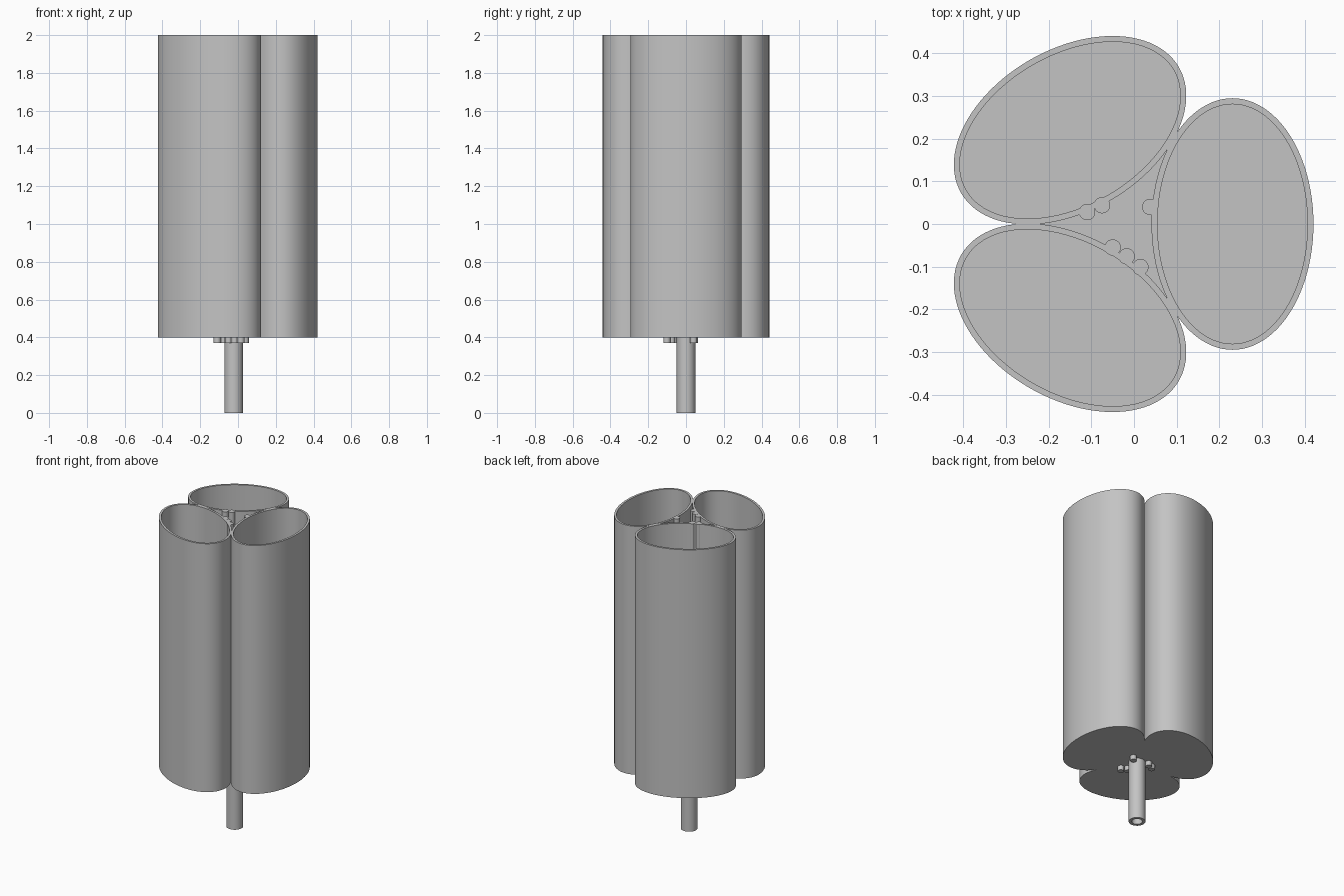
import bpy
from math import cos, sin, pi, radians

cube = bpy.data.objects.get("Cube")
if cube:
    bpy.data.objects.remove(cube, do_unlink=True)

AXIS = -0.023              # x of the central axis shared by the three tubes
RING = 0.254               # distance of each tube from that axis
BASE, FLOOR, TOP = 0.40, 0.42, 2.0

grey = bpy.data.materials.new("plain grey")
grey.use_nodes = True
colour = (0.55, 0.55, 0.55, 1)
grey.diffuse_color = colour
grey.node_tree.nodes["Principled BSDF"].inputs["Base Color"].default_value = colour


def prism(name, x, y, rx, ry, z0, z1, turn=0.0, sides=96):
    """Upright elliptical prism, its own axes turned about z."""
    bpy.ops.mesh.primitive_cylinder_add(
        vertices=sides, radius=1, depth=1,
        location=(x, y, (z0 + z1) / 2), rotation=(0, 0, turn))
    obj = bpy.context.object
    obj.name = name
    obj.scale = (rx, ry, z1 - z0)
    bpy.ops.object.transform_apply(location=True, rotation=True, scale=True)
    obj.data.materials.append(grey)
    return obj


def combine(target, tool, operation):
    """Apply a boolean and throw the tool away."""
    mod = target.modifiers.new("combine", "BOOLEAN")
    mod.operation, mod.solver, mod.object = operation, "EXACT", tool
    tool.hide_render = True
    bpy.context.view_layer.objects.active = target
    bpy.ops.object.modifier_apply(modifier=mod.name)
    bpy.data.objects.remove(tool, do_unlink=True)


def smooth(obj):
    bpy.ops.object.select_all(action="DESELECT")
    obj.select_set(True)
    bpy.context.view_layer.objects.active = obj
    bpy.ops.object.shade_smooth_by_angle(angle=radians(30))


def tube_part(name, angle, rx, ry, z0, z1):
    return prism(name, AXIS + RING * cos(angle), RING * sin(angle),
                 rx, ry, z0, z1, angle)


# Three joined oval tubes around a small triangular floor
angles = [i * 2 * pi / 3 for i in range(3)]
body = tube_part("tube_cluster", angles[0], 0.19, 0.295, BASE, TOP)
for a in angles[1:]:
    combine(body, tube_part("tube", a, 0.19, 0.295, BASE, TOP), "UNION")
combine(body, prism("centre_floor", AXIS, 0, 0.24, 0.24, BASE, FLOOR,
                    pi / 2 + pi / 6 - pi / 2 + pi / 6 - pi / 2, 3), "UNION")
for a in angles:
    combine(body, tube_part("cavity", a, 0.176, 0.281, FLOOR, TOP + 0.1), "DIFFERENCE")
smooth(body)

# Round ribs on the inner walls: one, two and three of them
ribs = [(0.038, 0.04), (-0.11, 0.028), (-0.075, 0.044),
        (-0.05, -0.055), (-0.017, -0.076), (0.015, -0.101)]
for i, (x, y) in enumerate(ribs):
    smooth(prism(f"rib_{i + 1}", x, y, 0.019, 0.019, 0.37, TOP, sides=32))

# Hollow stem below the floor
stem = prism("stem", AXIS, 0, 0.049, 0.049, 0, BASE + 0.01, sides=48)
combine(stem, prism("stem_bore", AXIS, 0, 0.031, 0.031, -0.1, BASE, sides=48), "DIFFERENCE")
smooth(stem)
